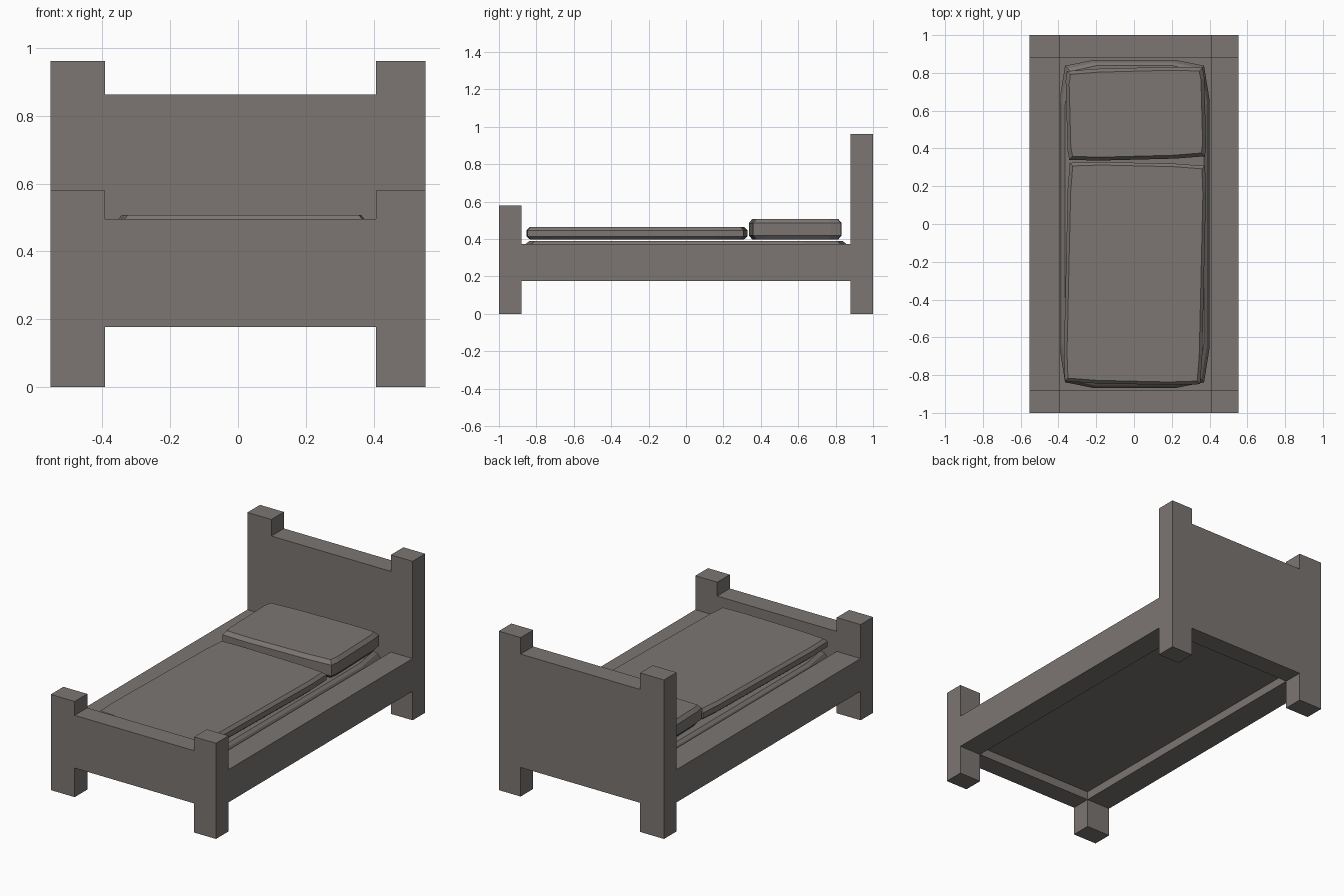
import bpy, bmesh, math
from mathutils import Matrix

if "Cube" in bpy.data.objects:
    bpy.data.objects.remove(bpy.data.objects["Cube"])

grey = bpy.data.materials.new("warm grey")
grey.diffuse_color = (0.2, 0.18, 0.17, 1)
grey.use_nodes = True
grey.node_tree.nodes["Principled BSDF"].inputs["Base Color"].default_value = grey.diffuse_color

XL, XR = -0.553, 0.553      # outer sides
IL, IR = -0.393, 0.407      # inner sides of posts and rails
RAIL_Z0, RAIL_Z1 = 0.176, 0.374


def finish(name, bm):
    bmesh.ops.recalc_face_normals(bm, faces=bm.faces)
    me = bpy.data.meshes.new(name)
    bm.to_mesh(me)
    bm.free()
    me.materials.append(grey)
    ob = bpy.data.objects.new(name, me)
    bpy.context.collection.objects.link(ob)
    return ob


def end_board(name, y0, y1, post_top, panel_top):
    """Two posts and a panel as one extruded H profile."""
    prof = [(XL, 0), (IL, 0), (IL, RAIL_Z0), (IR, RAIL_Z0), (IR, 0), (XR, 0),
            (XR, post_top), (IR, post_top), (IR, panel_top),
            (IL, panel_top), (IL, post_top), (XL, post_top)]
    bm = bmesh.new()
    face = bm.faces.new([bm.verts.new((x, y0, z)) for x, z in prof])
    ext = bmesh.ops.extrude_face_region(bm, geom=[face])
    bmesh.ops.translate(bm, vec=(0, y1 - y0, 0),
                        verts=[v for v in ext["geom"] if isinstance(v, bmesh.types.BMVert)])
    finish(name, bm)


def rail(name, x0, x1):
    """Side rail running between the two end boards, open at its hidden ends."""
    bm = bmesh.new()
    bmesh.ops.create_cube(bm, size=1)
    for v in bm.verts:
        v.co.x = x0 if v.co.x < 0 else x1
        v.co.y *= 1.76
        v.co.z = RAIL_Z0 if v.co.z < 0 else RAIL_Z1
    bm.normal_update()
    bmesh.ops.delete(bm, geom=[f for f in bm.faces if abs(f.normal.y) > 0.9], context='FACES_ONLY')
    finish(name, bm)


def sheet(name, x0, x1, z):
    """Thin floor of the frame."""
    bm = bmesh.new()
    bm.faces.new([bm.verts.new((x, y, z)) for x, y in
                  ((x0, -0.88), (x1, -0.88), (x1, 0.88), (x0, 0.88))])
    finish(name, bm)


def cushion(name, cx, cy, hx, hy, bulge, layers, angle=0):
    """Stack of slightly bulged outlines; layers are (z, inset)."""
    bm = bmesh.new()
    rings = []
    for z, inset in layers:
        a, b = hx - inset, hy - inset
        ax, by = a - bulge, b - bulge
        kx, ky = a * 0.55, b * 0.75
        pts = [(ax, -by), (a, -ky), (a, ky), (ax, by), (kx, b), (-kx, b),
               (-ax, by), (-a, ky), (-a, -ky), (-ax, -by), (-kx, -b), (kx, -b)]
        rings.append([bm.verts.new((x, y, z)) for x, y in pts])
    for lo, hi in zip(rings, rings[1:]):
        for i in range(12):
            j = (i + 1) % 12
            bm.faces.new((lo[i], lo[j], hi[j], hi[i]))
    bm.faces.new(rings[0])
    bm.faces.new(rings[-1])
    bmesh.ops.transform(bm, verts=bm.verts,
                        matrix=Matrix.Translation((cx, cy, 0)) @ Matrix.Rotation(math.radians(angle), 4, 'Z'))
    finish(name, bm)


# Frame
end_board("headboard", 0.88, 1.0, 0.962, 0.862)
end_board("footboard", -1.0, -0.88, 0.579, 0.495)
rail("left_rail", XL, IL)
rail("right_rail", IR, XR)
sheet("bed_base", IL, IR, 0.227)

# Bedding
cushion("mattress", 0.003, 0, 0.398, 0.868, 0.03,
        [(0.235, 0.035), (0.25, 0.012), (0.28, 0.0), (0.345, 0.0), (0.376, 0.014), (0.39, 0.03)])
cushion("blanket", 0.005, -0.262, 0.366, 0.586, 0.008,
        [(0.398, 0.018), (0.414, 0.0), (0.447, 0.0), (0.464, 0.016)], -1.3)
cushion("pillow", 0.01, 0.584, 0.367, 0.243, 0.008,
        [(0.398, 0.018), (0.42, 0.0), (0.485, 0.0), (0.507, 0.018)], 1.5)
